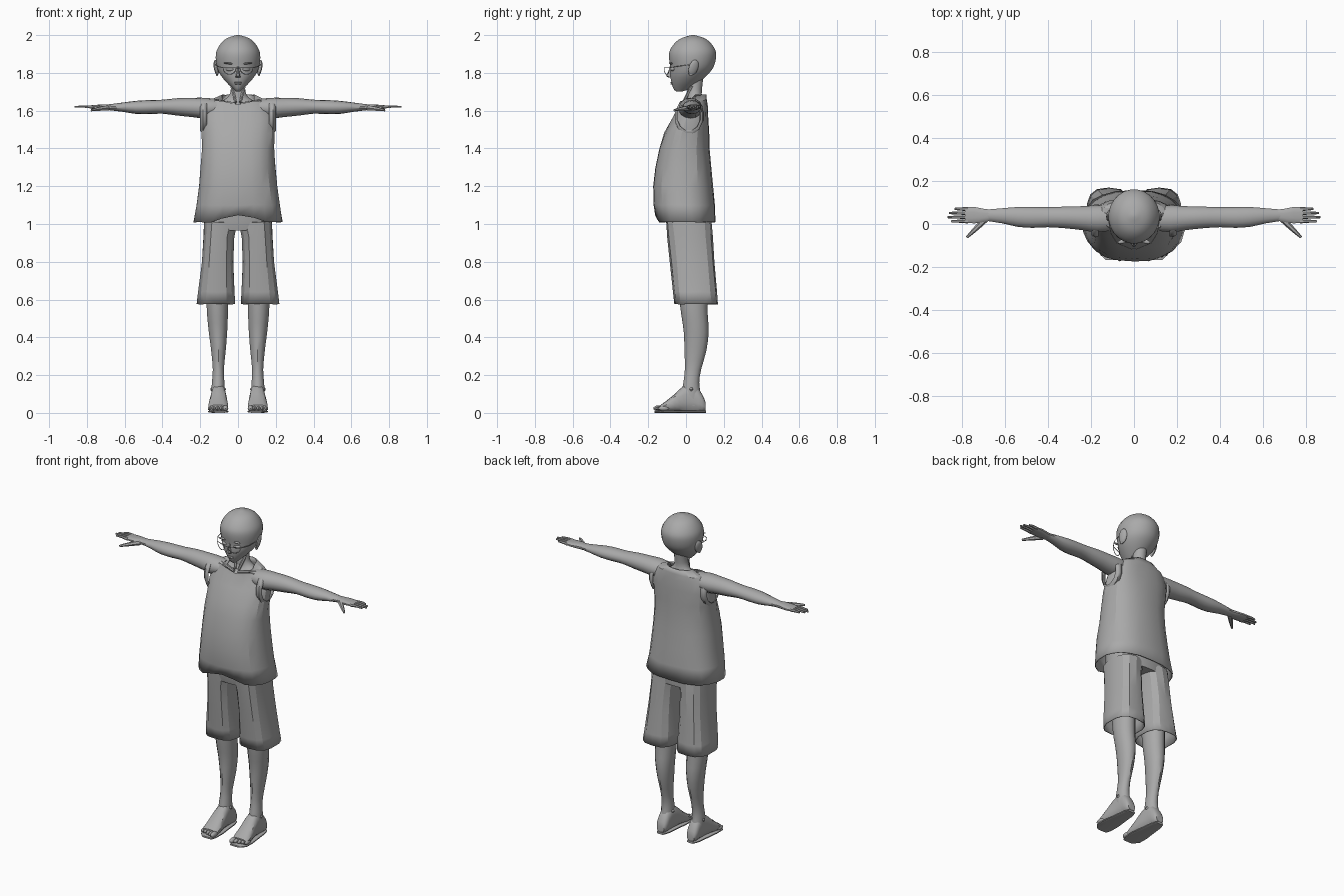
import bpy, bmesh, math, random
from mathutils import Matrix, Vector, Euler

random.seed(4)
if "Cube" in bpy.data.objects:
    bpy.data.objects.remove(bpy.data.objects["Cube"], do_unlink=True)

grey = bpy.data.materials.new("plain grey")
grey.use_nodes = True
COLOUR = (0.4, 0.4, 0.4, 1)
grey.diffuse_color = COLOUR
grey.node_tree.nodes["Principled BSDF"].inputs["Base Color"].default_value = COLOUR


def finish(name, data, mirror=False, angle=35, thickness=0):
    """Link a mesh, then add shading, cloth thickness and mirroring."""
    data.materials.append(grey)
    obj = bpy.data.objects.new(name, data)
    bpy.context.scene.collection.objects.link(obj)
    for other in bpy.context.selected_objects:
        other.select_set(False)
    bpy.context.view_layer.objects.active = obj
    obj.select_set(True)
    if thickness:
        cloth = obj.modifiers.new("cloth", 'SOLIDIFY')
        cloth.thickness = thickness
        cloth.offset = -1
    if mirror:
        obj.modifiers.new("other side", 'MIRROR').use_clip = False
    if obj.type == 'CURVE':
        bpy.ops.object.convert(target='MESH')
    bpy.ops.object.shade_smooth_by_angle(angle=math.radians(angle))
    return obj


def spline(a, b, c, d, t):
    """Catmull-Rom blend of four numbers."""
    return b + t / 2 * (c - a + t * (2 * a - 5 * b + 4 * c - d + t * (3 * (b - c) + d - a)))


def loft(name, axis, sections, sides=16, steps=1, power=1.0, caps=(True, True),
         warp=None, jitter=0, **options):
    """Skin rings; each section is (position, low a, high a, low b, high b)."""
    rows, last = [], len(sections) - 1
    for i in range(last):
        near = [sections[min(max(i + k, 0), last)] for k in (-1, 0, 1, 2)]
        for s in range(steps):
            rows.append([spline(*column, s / steps) for column in zip(*near)])
    rows.append(sections[-1])
    bm, rings = bmesh.new(), []
    for pos, a0, a1, b0, b1 in rows:
        ring = []
        for k in range(sides):
            turn = math.tau * (k + 0.5) / sides
            c, s = math.cos(turn), math.sin(turn)
            a = (a0 + a1) / 2 + (a1 - a0) / 2 * math.copysign(abs(c) ** power, c)
            b = (b0 + b1) / 2 + (b1 - b0) / 2 * math.copysign(abs(s) ** power, s)
            p = Vector({'X': (pos, a, b), 'Y': (a, pos, b), 'Z': (a, b, pos)}[axis])
            p += Vector([random.uniform(-jitter, jitter) for _ in p])
            ring.append(bm.verts.new(warp(p) if warp else p))
        rings.append(ring)
    for low, high in zip(rings, rings[1:]):
        for k in range(sides):
            n = (k + 1) % sides
            bm.faces.new((low[k], low[n], high[n], high[k]))
    for wanted, ring in zip(caps, (rings[0], rings[-1])):
        if wanted:
            bm.faces.new(ring)
    bmesh.ops.recalc_face_normals(bm, faces=bm.faces)
    mesh = bpy.data.meshes.new(name)
    bm.to_mesh(mesh)
    bm.free()
    return finish(name, mesh, **options)


def ellipsoid(name, centre, size, turn=(0, 0, 0), mirror=False):
    bm = bmesh.new()
    place = Matrix.LocRotScale(Vector(centre), Euler(turn), Vector(size))
    bmesh.ops.create_uvsphere(bm, u_segments=14, v_segments=8, radius=1, matrix=place)
    mesh = bpy.data.meshes.new(name)
    bm.to_mesh(mesh)
    bm.free()
    return finish(name, mesh, mirror)


def tube(name, points, width, taper=1.0, mirror=True, cyclic=False):
    curve = bpy.data.curves.new(name, 'CURVE')
    curve.dimensions = '3D'
    curve.bevel_depth, curve.bevel_resolution = width, 1
    curve.use_fill_caps = True
    line = curve.splines.new('POLY')
    line.points.add(len(points) - 1)
    line.use_cyclic_u = cyclic
    for i, (point, co) in enumerate(zip(line.points, points)):
        point.co = (*co, 1)
        point.radius = 1 + (taper - 1) * i / (len(points) - 1)
    return finish(name, curve, mirror)


# Head: smooth bald skull narrowing to a pointed chin
loft("head", 'Z', [
    (1.702, -.012, .012, -.052, -.02), (1.715, -.026, .026, -.066, .02),
    (1.75, -.062, .062, -.078, .07), (1.79, -.094, .094, -.084, .115),
    (1.83, -.112, .112, -.084, .146), (1.88, -.119, .119, -.091, .16),
    (1.92, -.113, .113, -.086, .157), (1.96, -.088, .088, -.058, .13),
    (1.985, -.056, .056, -.022, .095), (2, -.008, .008, .03, .045)],
    sides=24, steps=3)

# Face details
loft("nose", 'Z', [(1.775, -.014, .014, -.092, -.07), (1.783, -.013, .013, -.107, -.07),
                   (1.81, -.007, .007, -.094, -.07), (1.835, -.006, .006, -.086, -.07)], sides=8)
for level in (1.742, 1.749):
    ellipsoid("lip", (0, -.074, level), (.02, .009, .004))
ellipsoid("brow", (.045, -.078, 1.85), (.032, .01, .005), (0, -.1, -.3), mirror=True)
ellipsoid("eye", (.043, -.069, 1.82), (.023, .012, .011), (0, 0, .35), mirror=True)
ellipsoid("ear", (.115, .04, 1.828), (.011, .026, .043), (-.25, .2, .3), mirror=True)
ellipsoid("ear_lobe", (.111, .026, 1.797), (.007, .012, .014), mirror=True)

# Glasses: shallow half-round rims, a bridge and side arms
rim = [(.045 + .034 * math.cos(a), -.102 + .014 * math.cos(a), 1.826 + .034 * min(math.sin(a), .06))
       for a in (math.tau * k / 16 for k in range(16))]
tube("glasses_rim", rim, .002, cyclic=True)
tube("glasses_bridge", [(-.012, -.114, 1.826), (.012, -.114, 1.826)], .002, mirror=False)
tube("glasses_arm", [(.078, -.09, 1.827), (.107, -.045, 1.834), (.121, .035, 1.845)], .002)

# Neck and the chest seen in the neckline
loft("neck_and_chest", 'Z', [
    (1.5, -.13, .13, -.085, .085), (1.58, -.14, .14, -.05, .088),
    (1.63, -.125, .125, -.012, .092), (1.66, -.07, .07, .005, .092),
    (1.69, -.043, .043, .004, .084), (1.74, -.038, .038, .01, .088),
    (1.79, -.04, .04, .015, .095)], sides=16, steps=2)
tube("neck_tendon", [(.034, .03, 1.73), (.012, -.012, 1.645)], .008)
tube("collar_bone", [(.014, -.02, 1.635), (.12, .01, 1.652)], .009)


# Sleeveless shirt with a V neckline and raised front hem
def shirt_shape(p):
    middle = max(0, 1 - abs(p.x) / .11)
    if p.z > 1.65 and p.y < .03:
        p.z -= .115 * middle * min(1, (p.z - 1.65) / .03)
    if p.z < 1.03 and p.y < 0:
        p.z += min(.038, .09 * middle)
    return p


loft("shirt", 'Z', [
    (1.01, -.237, .237, -.162, .158), (1.1, -.222, .222, -.171, .153),
    (1.2, -.208, .208, -.174, .144), (1.3, -.198, .198, -.163, .132),
    (1.4, -.192, .192, -.142, .123), (1.48, -.192, .192, -.115, .121),
    (1.56, -.192, .192, -.074, .118), (1.62, -.18, .18, -.042, .115),
    (1.655, -.15, .15, -.035, .112), (1.685, -.085, .085, -.035, .108)],
    sides=22, power=.8, caps=(False, False), warp=shirt_shape, jitter=.0025,
    angle=22, thickness=.005)
loft("armhole_edge", 'X', [(.165, -.06, .095, 1.48, 1.66), (.185, -.062, .092, 1.472, 1.662),
                           (.2, -.05, .08, 1.49, 1.655)],
     sides=12, caps=(False, False), mirror=True, thickness=.004)

# Knee-length shorts
loft("shorts_seat", 'Z', [(.965, -.172, .172, -.095, .132), (1.02, -.18, .18, -.108, .136),
                          (1.12, -.175, .175, -.11, .125)], sides=18, power=.75)
loft("shorts_leg", 'Z', [
    (.575, .012, .222, -.062, .17), (.64, .016, .212, -.07, .165),
    (.8, .023, .192, -.085, .15), (.93, .018, .184, -.098, .141),
    (1.01, .002, .18, -.106, .136)], sides=14, power=.75, caps=(False, True),
    jitter=.002, angle=22, mirror=True, thickness=.005)

# Lower legs with calf and ankle
loft("leg", 'Z', [
    (.04, .075, .137, -.01, .085), (.1, .07, .142, -.022, .078), (.16, .071, .139, -.014, .07),
    (.23, .074, .134, -.006, .08), (.33, .064, .143, -.008, .108), (.43, .056, .156, -.012, .12),
    (.52, .052, .165, -.025, .115), (.6, .05, .168, -.035, .115), (.75, .045, .17, -.05, .12)],
    sides=14, steps=2, mirror=True)
ellipsoid("ankle_bone", (.105, .028, .125), (.043, .018, .018), mirror=True)

# Feet with a flat sole and five toes
loft("foot", 'Y', [
    (.104, .08, .128, .014, .055), (.085, .069, .139, .005, .1), (.04, .067, .14, .004, .155),
    (-.01, .062, .144, .006, .145), (-.06, .056, .152, .006, .1), (-.105, .052, .157, .004, .063),
    (-.135, .056, .155, .005, .042)], sides=14, steps=2, power=.8, mirror=True)
loft("sole", 'Y', [(.105, .08, .128, 0, .012), (.07, .066, .142, 0, .014),
                   (-.08, .05, .16, 0, .014), (-.14, .052, .158, 0, .012),
                   (-.168, .062, .13, 0, .01)], sides=12, power=.6, mirror=True)
for i in range(5):
    size = .015 if i == 0 else .0105
    ellipsoid("toe", (.066 + .021 * i, -.143 + .006 * i, .024), (size, .03, size * 1.1), mirror=True)

# Arms stretched sideways
loft("arm", 'X', [
    (.1, -.03, .085, 1.575, 1.66), (.17, -.04, .088, 1.558, 1.668), (.24, -.03, .084, 1.566, 1.668),
    (.32, -.021, .082, 1.574, 1.666), (.4, -.016, .079, 1.584, 1.658), (.47, -.019, .08, 1.582, 1.656),
    (.54, -.014, .08, 1.583, 1.652), (.61, .002, .074, 1.594, 1.643),
    (.68, .013, .068, 1.602, 1.634)], sides=14, steps=2, mirror=True)

# Hands
loft("palm", 'X', [(.665, .015, .067, 1.602, 1.634), (.7, .006, .072, 1.603, 1.634),
                   (.74, .002, .08, 1.606, 1.632), (.785, .004, .079, 1.611, 1.628)],
     sides=12, power=.8, mirror=True)
for i, reach in enumerate((.848, .865, .858, .832)):
    base = .012 + .019 * i
    tube("finger", [(.77, base, 1.619), (.81, base + .001, 1.622), (reach, base + .001, 1.62)],
         .0095, .55)
tube("thumb", [(.69, .022, 1.615), (.73, -.018, 1.61), (.755, -.042, 1.606), (.776, -.062, 1.602)],
     .015, .4)
